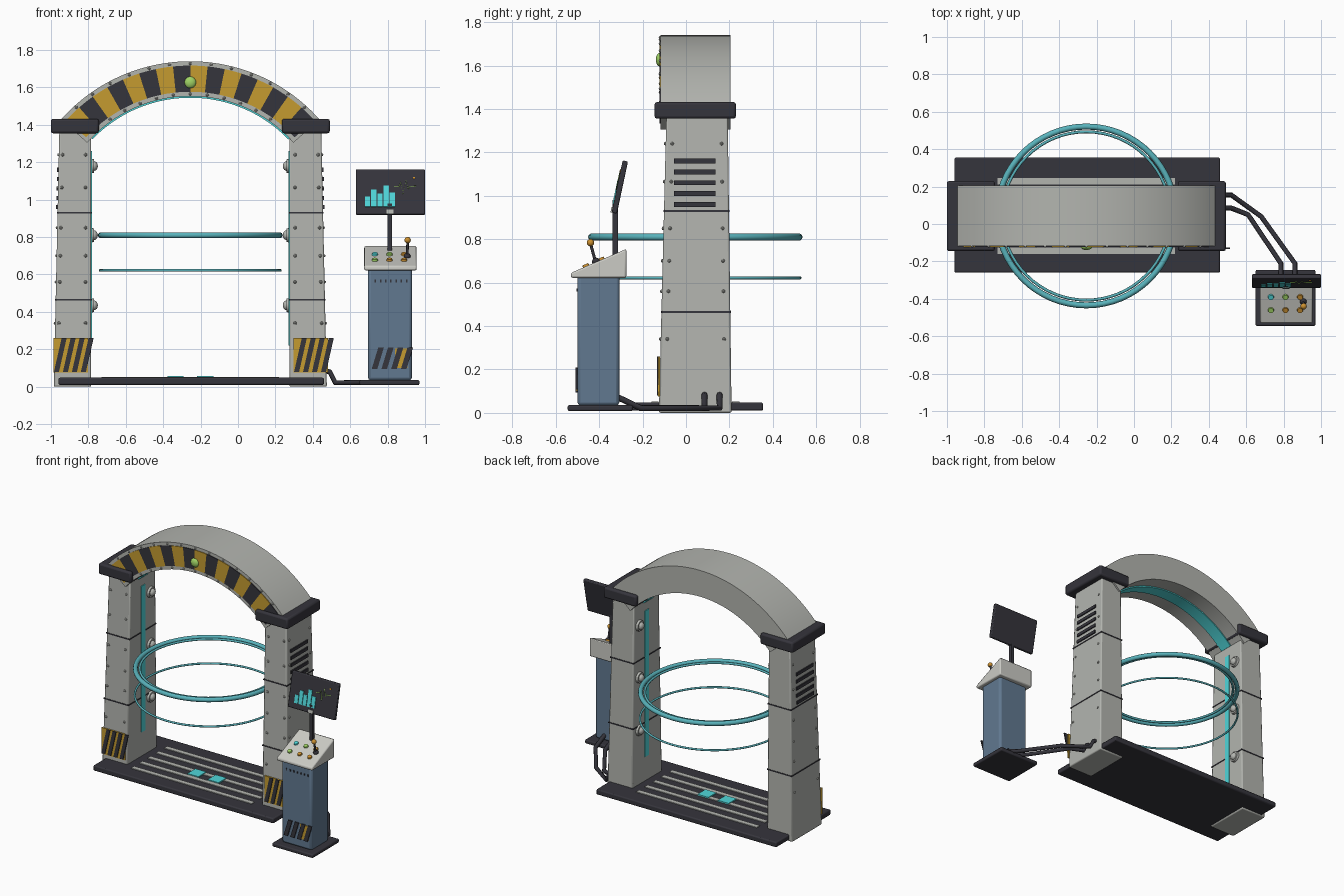
import bpy, bmesh
from math import sin, cos, radians, pi
from mathutils import Matrix, Vector

cube = bpy.data.objects.get("Cube")
if cube:
    bpy.data.objects.remove(cube)


def material(name, *rgb):
    m = bpy.data.materials.new(name)
    m.use_nodes = True
    m.diffuse_color = (*rgb, 1)
    m.node_tree.nodes["Principled BSDF"].inputs["Base Color"].default_value = (*rgb, 1)
    return m


GREY = material("warm grey metal", .45, .46, .43)
WHITE = material("console off white", .6, .6, .56)
DARK = material("dark charcoal", .036, .035, .045)
YELLOW = material("hazard yellow", .56, .33, .03)
TEAL = material("ring teal", .1, .45, .5)
CYAN = material("glow cyan", .08, .68, .7)
BLUE = material("slate blue", .12, .19, .28)
GREEN = material("lamp green", .35, .65, .13)
ORANGE = material("signal orange", .6, .28, .03)


def finish(bm, name, mat, bevel=0, matrix=None):
    bmesh.ops.recalc_face_normals(bm, faces=bm.faces)
    me = bpy.data.meshes.new(name)
    bm.to_mesh(me)
    bm.free()
    me.materials.append(mat)
    ob = bpy.data.objects.new(name, me)
    bpy.context.collection.objects.link(ob)
    if matrix:
        ob.matrix_world = matrix
    bpy.ops.object.select_all(action='DESELECT')
    ob.select_set(True)
    bpy.context.view_layer.objects.active = ob
    bpy.ops.object.shade_smooth_by_angle(angle=radians(35))
    if bevel:
        mod = ob.modifiers.new("edge", 'BEVEL')
        mod.width, mod.segments = bevel, 2
    return ob


def add_box(bm, lo, hi):
    lo, hi = Vector(lo), Vector(hi)
    m = Matrix.Translation((lo + hi) / 2) @ Matrix.Diagonal((*(hi - lo), 1))
    return bmesh.ops.create_cube(bm, size=1, matrix=m)["verts"]


def box(name, mat, lo, hi, bevel=0, matrix=None):
    bm = bmesh.new()
    add_box(bm, lo, hi)
    return finish(bm, name, mat, bevel, matrix)


def add_prism(bm, pts, a, b, axis='y'):
    def place(u, v, d):
        return (u, d, v) if axis == 'y' else (d, u, v)
    f = bm.faces.new([bm.verts.new(place(u, v, a)) for u, v in pts])
    ext = bmesh.ops.extrude_face_region(bm, geom=[f])["geom"]
    move = Vector(place(0, 0, b - a))
    bmesh.ops.translate(bm, vec=move, verts=[g for g in ext if isinstance(g, bmesh.types.BMVert)])


def add_ball(bm, c, r, squash=(1, 1, 1), seg=16):
    m = Matrix.Translation(c) @ Matrix.Diagonal((*squash, 1))
    bmesh.ops.create_uvsphere(bm, u_segments=seg, v_segments=seg // 2, radius=r, matrix=m)


def add_rod(bm, a, b, r1, r2=None, seg=16):
    a, b = Vector(a), Vector(b)
    m = Matrix.Translation((a + b) / 2) @ (b - a).to_track_quat('Z', 'Y').to_matrix().to_4x4()
    bmesh.ops.create_cone(bm, cap_ends=True, segments=seg, radius1=r1,
                          radius2=r1 if r2 is None else r2, depth=(b - a).length, matrix=m)


def tube(name, mat, pts, r, matrix=None):
    cu = bpy.data.curves.new(name, 'CURVE')
    cu.dimensions, cu.bevel_depth, cu.bevel_resolution, cu.use_fill_caps = '3D', r, 2, True
    sp = cu.splines.new('POLY')
    sp.points.add(len(pts) - 1)
    for p, co in zip(sp.points, pts):
        p.co = (*co, 1)
    cu.materials.append(mat)
    ob = bpy.data.objects.new(name, cu)
    bpy.context.collection.objects.link(ob)
    if matrix:
        ob.matrix_world = matrix


CX, CY, ARC_Z = -.255, .043, .817


def arc_point(r, deg):
    return CX + r * sin(radians(deg)), ARC_Z + r * cos(radians(deg))


def sector(r0, r1, a0, a1, n):
    steps = [a0 + (a1 - a0) * i / n for i in range(n + 1)]
    return [arc_point(r0, a) for a in steps] + [arc_point(r1, a) for a in reversed(steps)]


def arch_part(name, mat, r0, r1, spans, y0, y1, n):
    bm = bmesh.new()
    for a0, a1 in spans:
        add_prism(bm, sector(r0, r1, a0, a1, n), y0, y1)
    finish(bm, name, mat)


# Base deck with slats and foot plates
box("base_deck", DARK, (-.96, -.26, .01), (.46, .355, .048), .008)
bm = bmesh.new()
for i in range(-2, 3):
    add_box(bm, (-.73, CY + i * .093 - .017, .045), (.22, CY + i * .093 + .017, .053))
finish(bm, "deck_slats", GREY)
bm = bmesh.new()
for s in (-1, 1):
    add_box(bm, (CX + s * .08 - .043, -.03, .05), (CX + s * .08 + .043, .06, .058))
finish(bm, "foot_plates", CYAN)


# Pillars
def pillar_section(z):
    t = z / 1.38
    return .53, .73 - .03 * t, -.125 + .035 * t, .21 - .018 * t


for s, side in ((-1, "right"), (1, "left")):
    bm = bmesh.new()
    for v in add_box(bm, (0, 0, 0), (1, 1, 1.38)):
        x0, x1, y0, y1 = pillar_section(v.co.z)
        v.co.x = CX + s * (x1 if v.co.x > .5 else x0)
        v.co.y = y1 if v.co.y > .5 else y0
    finish(bm, side + "_pillar", GREY, .008)
    box(side + "_collar", DARK, (CX + s * .6175 - .1285, -.145, 1.355),
        (CX + s * .6175 + .1285, .23, 1.432), .012)
    # Panel seams, side vents
    bm = bmesh.new()
    for z in (.465, .93):
        x0, x1, y0, y1 = pillar_section(z)
        xs = sorted((CX + s * (x0 - .003), CX + s * (x1 + .003)))
        add_box(bm, (xs[0], y0 - .003, z - .004), (xs[1], y1 + .003, z + .004))
    for i in range(5):
        z = .96 + i * .05
        xs = sorted((CX + s * .69, CX + s * (pillar_section(z)[1] + .008)))
        add_box(bm, (xs[0], -.055, z - .011), (xs[1], .135, z + .011))
    finish(bm, side + "_seams_and_vents", DARK)
    # Rivets and inner knobs
    bm = bmesh.new()
    for z in (.34, .56, .7, .85, 1.065, 1.24):
        x0, x1, y0, y1 = pillar_section(z)
        for x in (x0 + .03, x1 - .02):
            add_ball(bm, (CX + s * x, y0, z), .009, seg=8)
        for y in (y0 + .03, y1 - .03):
            add_ball(bm, (CX + s * x1, y, z), .008, seg=8)
    for z in (.435, .81, 1.18):
        add_rod(bm, (CX + s * .535, .135, z), (CX + s * .515, .135, z), .04, .036)
        add_ball(bm, (CX + s * .515, .135, z), .026, (.8, 1, 1))
    finish(bm, side + "_rivets_and_knobs", GREY)
    # Glow strip on the inner face
    xs = sorted((CX + s * .534, CX + s * .525))
    box(side + "_glow_strip", CYAN, (xs[0], .03, .22), (xs[1], .075, 1.26))
    # Hazard panel at the foot
    left = CX + s * .642 - .09
    box(side + "_hazard_panel", YELLOW, (left, -.128, .075), (left + .185, -.119, .26))
    bm = bmesh.new()
    for i in range(4):
        x = left + .003 + i * .048
        add_prism(bm, [(x, .08), (x + .027, .08), (x + .068, .26), (x + .041, .26)], -.134, -.126)
    finish(bm, side + "_hazard_stripes", DARK)

# Arch with striped front, underside glow, rivets and lamp
arch_part("arch", GREY, .736, .923, [(-48.5, 48.5)], -.118, .205, 48)
W = 5.9
spans = [(i * W, (i + 1) * W) for i in range(-8, 8)]
arch_part("arch_yellow_stripes", YELLOW, .76, .9, spans[::2], -.123, -.115, 4)
arch_part("arch_dark_stripes", DARK, .76, .9, spans[1::2], -.123, -.115, 4)
arch_part("arch_glow_strip", CYAN, .728, .738, [(-46, 46)], -.005, .09, 40)
bm = bmesh.new()
for r in (.748, .911):
    for i in range(-6, 7):
        x, z = arc_point(r, i * 7)
        add_ball(bm, (x, -.118, z), .008, seg=8)
finish(bm, "arch_rivets", GREY)
bm = bmesh.new()
add_ball(bm, (CX, -.12, 1.627), .032, (1, .6, 1))
finish(bm, "arch_lamp", GREEN)

# Scanning rings
for name, z, major, minor in (("main_ring", .81, .478, .016), ("main_ring_inner", .81, .45, .008),
                              ("lower_ring", .622, .482, .007)):
    bpy.ops.mesh.primitive_torus_add(location=(CX, CY, z), major_radius=major, minor_radius=minor,
                                     major_segments=64, minor_segments=10)
    ring = bpy.context.object
    ring.name = name
    ring.data.materials.append(TEAL)
    bpy.ops.object.shade_smooth()

# Console stand
box("console_foot", DARK, (.65, -.545, .008), (.97, -.245, .036), .008)
box("console_body", BLUE, (.695, -.5, .034), (.93, -.307, .635), .015)
bm = bmesh.new()
add_prism(bm, [(-.53, .622), (-.275, .622), (-.275, .755), (-.53, .645)], .675, .955, 'x')
finish(bm, "console_head", WHITE, .008)
box("console_hazard_panel", YELLOW, (.84, -.504, .1), (.905, -.498, .205))
bm = bmesh.new()
for i in range(4):
    x = .715 + i * .052
    add_prism(bm, [(x, .095), (x + .03, .095), (x + .065, .21), (x + .035, .21)], -.508, -.5)
for i in range(7):
    add_box(bm, (.73 + i * .028, -.504, .558), (.738 + i * .028, -.498, .572))
finish(bm, "console_stripes_and_slots", DARK)


# Control buttons and joystick
def head_z(y):
    return .645 + (y + .53) * .431


buttons = {"cyan": (CYAN, [(0, 0)]), "green": (GREEN, [(1, 0), (0, 1)]),
           "orange": (ORANGE, [(2, 0), (1, 1), (2, 1)])}
for colour, (mat, spots) in buttons.items():
    bm = bmesh.new()
    for i, j in spots:
        y = -.39 - j * .07
        p = Vector((.732 + i * .078, y, head_z(y)))
        n = Vector((0, -.396, .918))
        add_rod(bm, p - n * .004, p + n * .01, .017, .014)
    finish(bm, colour + "_buttons", mat)
bm = bmesh.new()
add_rod(bm, (.905, -.415, .69), (.907, -.44, .78), .007)
add_ball(bm, (.905, -.415, .697), .018)
finish(bm, "joystick_stick", DARK)
bm = bmesh.new()
add_ball(bm, (.907, -.44, .784), .017)
finish(bm, "joystick_knob", ORANGE)

# Monitor on a pole
box("monitor_pole", DARK, (.799, -.338, .7), (.823, -.314, .98))
M = Matrix.Translation((.815, -.305, 1.04)) @ Matrix.Rotation(radians(-12), 4, 'X')
box("monitor", DARK, (-.185, -.0125, -.123), (.185, .0125, .123), .006, M)
box("monitor_clip", GREY, (-.022, -.018, -.122), (.016, -.01, -.098), 0, M)
bm = bmesh.new()
for i, top in enumerate((-.027, .01, -.01, .032, -.005)):
    x = -.136 + i * .033
    add_box(bm, (x, -.017, -.083), (x + .028, -.011, top))
finish(bm, "screen_bars", CYAN, 0, M)
pulse = [(.02, .027), (.045, .027), (.055, .05), (.067, -.015), (.083, .065),
         (.094, .015), (.105, .03), (.137, .03)]
tube("screen_pulse", GREEN, [(x, -.0135, z) for x, z in pulse], .0025, M)
bm = bmesh.new()
add_rod(bm, (.126, -.011, .075), (.126, -.016, .075), .006)
finish(bm, "screen_dot", ORANGE, 0, M)

# Floor cables from the pillar to the console
for name, y, bend, end in (("outer_cable", .155, (.68, .04), .86), ("inner_cable", .085, (.61, .05), .785)):
    tube(name, DARK, [(.46, y, .085), (.49, y, .08), (.52, y, .022), (*bend, .022),
                      (end, -.21, .022), (end, -.32, .075)], .014)
